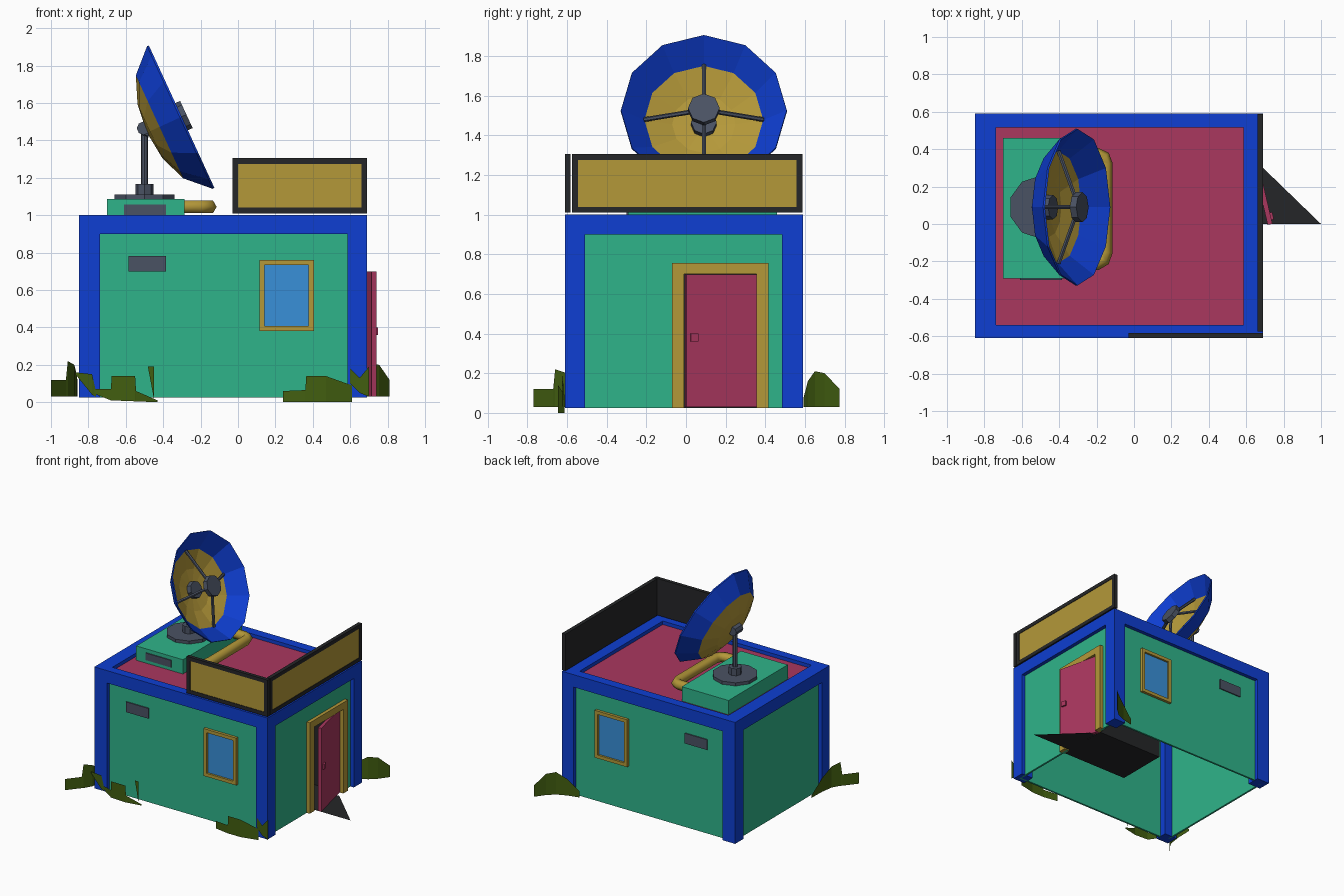
import bpy, bmesh, math
from mathutils import Vector, Matrix

if "Cube" in bpy.data.objects:
    bpy.data.objects.remove(bpy.data.objects["Cube"])

def mat(name, r, g, b):
    m = bpy.data.materials.new(name)
    lin = lambda c: ((c / 255 + 0.055) / 1.055) ** 2.4 if c > 10 else c / 255 / 12.92
    m.diffuse_color = (lin(r), lin(g), lin(b), 1)
    m.use_nodes = True
    m.node_tree.nodes["Principled BSDF"].inputs["Base Color"].default_value = m.diffuse_color
    return m

BLUE = mat("blue", 14, 62, 210)
GREEN = mat("wall green", 47, 180, 138)
RED = mat("raspberry", 170, 55, 95)
GOLD = mat("ochre", 180, 152, 57)
GLASS = mat("glass blue", 57, 144, 216)
GREY = mat("slate grey", 74, 82, 99)
BLACK = mat("charcoal", 37, 38, 40)
GRASS = mat("grass", 66, 94, 16)

def mesh_object(name, bm, *mats):
    me = bpy.data.meshes.new(name)
    bm.to_mesh(me)
    bm.free()
    for m in mats:
        me.materials.append(m)
    ob = bpy.data.objects.new(name, me)
    bpy.context.collection.objects.link(ob)
    return ob

def box(name, m, x, y, z):
    """Box from (min, max) bounds in each axis, in any order."""
    bm = bmesh.new()
    bmesh.ops.create_cube(bm, size=1)
    for v in bm.verts:
        v.co = [(a[0] + a[1]) / 2 + c * abs(a[1] - a[0]) for c, a in zip(v.co, (x, y, z))]
    return mesh_object(name, bm, m)

def rod(name, m, a, b, r, sides=8):
    a, b = Vector(a), Vector(b)
    d = b - a
    bm = bmesh.new()
    bmesh.ops.create_cone(bm, cap_ends=True, segments=sides, radius1=r, radius2=r, depth=d.length)
    bm.transform(Matrix.Translation((a + b) / 2) @ d.to_track_quat('Z', 'Y').to_matrix().to_4x4())
    return mesh_object(name, bm, m)

def frame(name, m, u, v, w, t, put):
    """Rectangular border of four bars; put maps (u, v, w) bounds to box axes."""
    bars = [((u[0], u[0] + t), v), ((u[1] - t, u[1]), v),
            ((u[0] + t, u[1] - t), (v[0], v[0] + t)), ((u[0] + t, u[1] - t), (v[1] - t, v[1]))]
    for i, (bu, bv) in enumerate(bars):
        box(f"{name}_{i}", m, *put(bu, bv, w))

along_x = lambda u, v, w: (u, w, v)
along_y = lambda u, v, w: (w, u, v)

# Corner posts and top beams
X0, X1, Y0, Y1, ZB = -0.85, 0.69, -0.61, 0.59, 0.025
for nx, xs in (("left", (X0, X0 + .112)), ("right", (X1 - .105, X1))):
    for ny, ys in (("front", (Y0, Y0 + .1)), ("back", (Y1 - .105, Y1))):
        box(f"{nx}_{ny}_post", BLUE, xs, ys, (ZB, .9))
    box(f"{nx}_beam", BLUE, xs, (Y0, Y1), (.9, 1))
for ny, ys in (("front", (Y0, Y0 + .07)), ("back", (Y1 - .075, Y1))):
    box(f"{ny}_beam", BLUE, (X0 + .112, X1 - .105), ys, (.9, 1))

# Walls, with a door opening on the right, and the roof deck
WX = X1 - .03
box("front_wall", GREEN, (X0 + .05, WX), (Y0 + .03, Y0 + .045), (ZB, .95))
box("back_wall", GREEN, (X0 + .05, WX), (Y1 - .045, Y1 - .03), (ZB, .95))
box("left_wall", GREEN, (X0 + .03, X0 + .045), (Y0 + .05, Y1 - .05), (ZB, .95))
for i, (ys, zs) in enumerate([((Y0 + .05, -.01), (ZB, .95)), ((.355, Y1 - .05), (ZB, .95)),
                              ((-.01, .355), (.7, .95))]):
    box(f"right_wall_{i}", GREEN, (WX - .015, WX), ys, zs)
box("roof_deck", RED, (X0 + .1, X1 - .1), (Y0 + .06, Y1 - .06), (.955, .972))

# Windows and vents, mirrored front and back
for side, s in (("front", -1), ("back", 1)):
    w = -.01 + s * .57
    frame(f"{side}_window_frame", GOLD, (.115, .405), (.38, .76), (w - s * .01, w + s * .022), .027, along_x)
    box(f"{side}_window_glass", GLASS, (.142, .378), (w, w + s * .006), (.407, .733))
    box(f"{side}_vent", GREY, (-.585, -.385), (w, w + s * .009), (.7, .782))

# Door frame
for n, ys, zs in (("near", (-.07, -.01), (ZB, .755)), ("far", (.355, .415), (ZB, .755)),
                  ("top", (-.01, .355), (.7, .755))):
    box(f"door_frame_{n}", GOLD, (.64, .687), ys, zs)

# Door standing ajar, with its handle
swing = Matrix.Translation((.645, .355, 0)) @ Matrix.Rotation(math.radians(13), 4, 'Z')
for ob in (box("door", RED, (-.013, .013), (-.366, 0), (.03, .698)),
           box("door_handle", RED, (.013, .026), (-.345, -.305), (.36, .4))):
    ob.data.transform(swing)

# Dark entry recess behind the door, open towards the doorway
recess = box("entry_recess", BLACK, (.05, .643), (-.06, .36), (.025, .72))
bm = bmesh.new()
bm.from_mesh(recess.data)
bm.normal_update()
bmesh.ops.delete(bm, geom=[f for f in bm.faces if f.normal.x > .9], context='FACES')
bm.to_mesh(recess.data)
bm.free()

# Triangular doorstep patch
bm = bmesh.new()
bm.faces.new([bm.verts.new(p) for p in ((.64, 0, .028), (1, 0, .028), (.69, .3, .028), (.64, .3, .028))])
mesh_object("doorstep_patch", bm, BLACK)

# Sign boards on the roof edge
def sign(name, u, w, face, put):
    lo, hi = 1.01, 1.305
    box(f"{name}_back", BLACK, *put(u, (lo, hi), w))
    out = 1 if face > 0 else -1
    frame(f"{name}_rim", BLACK, u, (lo, hi), (face - out * .01, face), .03, put)
    box(f"{name}_panel", GOLD, *put((u[0] + .03, u[1] - .03), (lo + .03, hi - .03), (face - out * .012, face - out * .004)))

sign("front_sign", (-.03, .69), (-.6, -.582), -.61, along_x)
sign("right_sign", (-.575, .588), (.66, .68), .69, along_y)

# Roof unit with vent and looped pipe
box("roof_unit", GREEN, (-.7, -.285), (-.292, .46), (.97, 1.087))
box("roof_unit_vent", GREY, (-.61, -.385), (-.3, -.292), (1.0, 1.057))
cu = bpy.data.curves.new("roof_pipe", 'CURVE')
cu.dimensions = '3D'
cu.bevel_depth, cu.bevel_resolution, cu.use_fill_caps = .038, 1, True
path = [(-.3, .37), (-.2, .37), (-.163, .355), (-.152, .32), (-.152, -.15), (-.165, -.19), (-.2, -.21), (-.3, -.21)]
sp = cu.splines.new('POLY')
sp.points.add(len(path) - 1)
for p, (x, y) in zip(sp.points, path):
    p.co = (x, y, 1.045, 1)
cu.materials.append(GOLD)
bpy.context.collection.objects.link(bpy.data.objects.new("roof_pipe", cu))

# Dish mast
PX, PY = -.5, .09
rod("mast_base", GREY, (PX, PY, 1.085), (PX, PY, 1.112), .168, 10)
rod("mast_collar", GREY, (PX, PY, 1.11), (PX, PY, 1.168), .048)
rod("mast", GREY, (PX, PY, 1.16), (PX, PY, 1.46), .019)
rod("mast_pivot", GREY, (PX - .005, PY - .045, 1.465), (PX - .005, PY + .045, 1.465), .036)

# Tilted dish: local z is the dish axis, local x points up the rim
az = Vector((.908, 0, .418)).normalized()
ax = Vector((-az.z, 0, az.x))
ay = az.cross(ax)
dish = Matrix.Translation((-.305, PY, 1.525)) @ Matrix((ax, ay, az)).transposed().to_4x4()
profile = [(0, -.185), (.16, -.165), (.3, -.112), (.418, .004), (.42, -.006), (.303, -.126), (.16, -.182), (0, -.2)]
bm = bmesh.new()
vs = [bm.verts.new((r, 0, h)) for r, h in profile]
es = [bm.edges.new(p) for p in zip(vs, vs[1:])]
bmesh.ops.spin(bm, geom=vs + es, axis=(0, 0, 1), cent=(0, 0, 0), angle=2 * math.pi, steps=12)
bmesh.ops.remove_doubles(bm, verts=bm.verts, dist=1e-4)
bmesh.ops.recalc_face_normals(bm, faces=bm.faces)
for f in bm.faces:
    c = f.calc_center_median()
    f.material_index = 0 if c.xy.length > .295 else 1
bm.transform(dish)
mesh_object("dish", bm, BLUE, GOLD)

# Dish receiver on four struts
rod("receiver", GREY, dish @ Vector((0, 0, -.005)), dish @ Vector((0, 0, .032)), .08)
rod("dish_socket", GREY, dish @ Vector((0, 0, -.19)), dish @ Vector((0, 0, -.14)), .065)
for i in range(4):
    a = i * math.pi / 2
    rod(f"strut_{i}", GREY, dish @ Vector((0, 0, .01)),
        dish @ Vector((.3 * math.cos(a), .3 * math.sin(a), -.108)), .012, 6)
rod("dish_mount", GREY, (PX, PY, 1.46), dish @ Vector((0, 0, -.18)), .04)

# Grass sheets hugging the corners: (x, y, bottom, top)
def grass(name, pts):
    bm = bmesh.new()
    cols = [(bm.verts.new((x, y, b)), bm.verts.new((x, y, t))) for x, y, b, t in pts]
    for (a, b), (c, d) in zip(cols, cols[1:]):
        bm.faces.new((a, c, d, b))
    mesh_object(name, bm, GRASS)

grass("grass_front_left", [(-.78, -.613, .05, .07), (-.68, -.643, .01, .07), (-.675, -.645, .01, .14),
                           (-.55, -.645, .005, .14), (-.545, -.643, .005, .06), (-.43, -.613, 0, .01)])
grass("grass_front_right", [(.24, -.625, 0, .06), (.36, -.645, 0, .065), (.365, -.645, 0, .14),
                            (.47, -.645, 0, .14), (.61, -.613, 0, .09)])
grass("grass_left", [(-.857, -.37, .03, .05), (-.86, -.5, .03, .14), (-.875, -.6, .03, .2),
                     (-.91, -.66, .03, .22), (-.92, -.67, .03, .12), (-1, -.77, .03, .12)])
grass("grass_back_right", [(.53, .594, .03, .08), (.62, .615, .03, .16), (.7, .65, .03, .21),
                           (.755, .7, .03, .2), (.81, .775, .03, .12)])
# Single leaning blades at the front posts
grass("blade_left", [(-.87, -.625, .15, .16), (-.78, -.62, .04, .15), (-.76, -.615, .03, .06)])
grass("blade_right", [(.6, -.618, .1, .18), (.65, -.62, .05, .13), (.7, -.622, .03, .19)])
grass("blade_middle", [(-.48, -.62, .18, .19), (-.45, -.62, .02, .19)])
